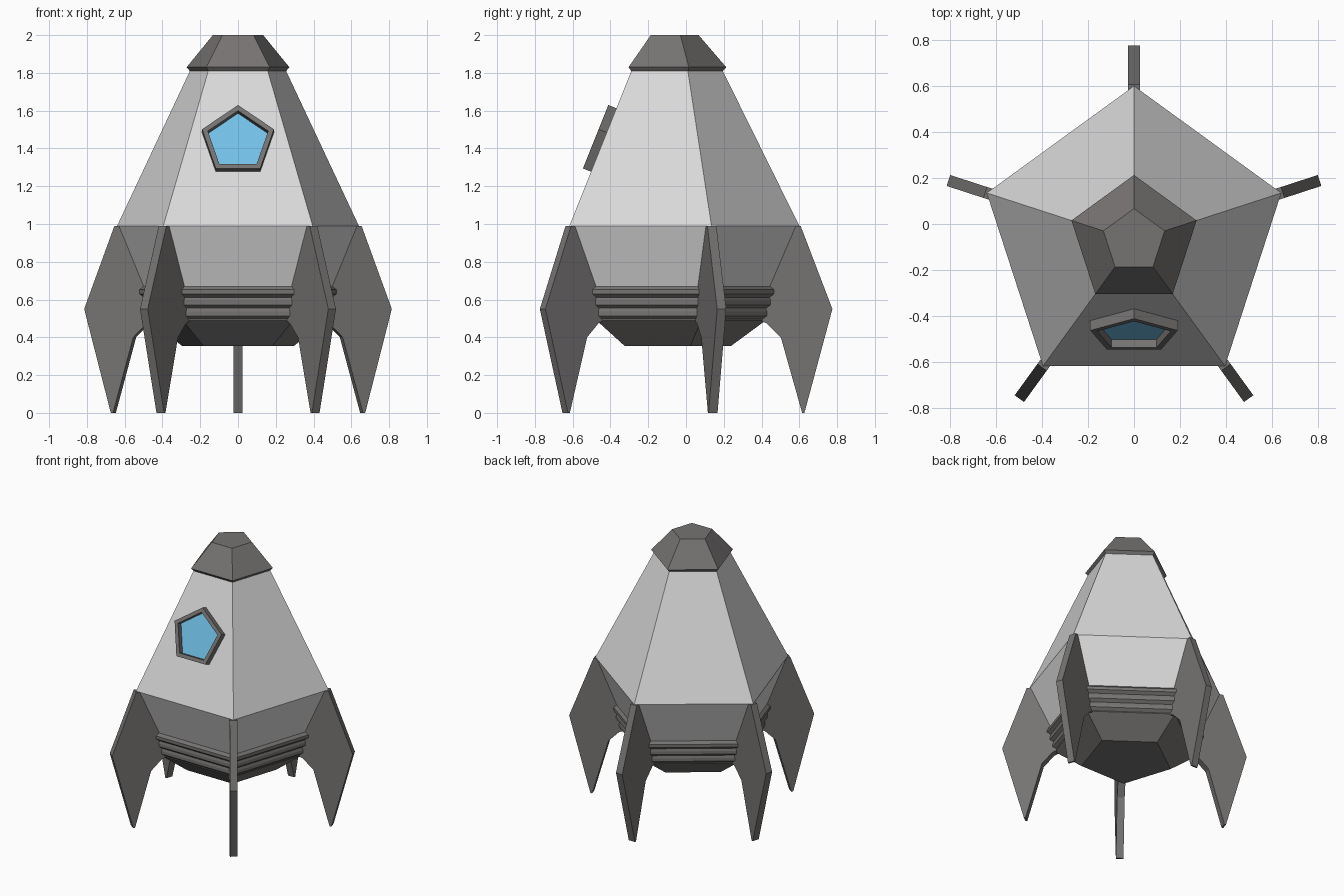
import bpy, bmesh, math
from mathutils import Matrix, Vector

if "Cube" in bpy.data.objects:
    bpy.data.objects.remove(bpy.data.objects["Cube"], do_unlink=True)

SIDES = 5
CENTRE = Vector((0, -0.073, 0))


def material(name, rgb):
    mat = bpy.data.materials.new(name)
    mat.use_nodes = True
    colour = (*rgb, 1)
    mat.diffuse_color = colour
    mat.node_tree.nodes["Principled BSDF"].inputs["Base Color"].default_value = colour
    return mat


hull_grey = material("light grey hull", (0.70, 0.70, 0.70))
trim_grey = material("dark grey trim", (0.18, 0.172, 0.168))
glass_blue = material("blue glass", (0.17, 0.53, 0.80))


def finish(bm, name, mat, matrix=Matrix.Translation(CENTRE)):
    bmesh.ops.recalc_face_normals(bm, faces=bm.faces)
    mesh = bpy.data.meshes.new(name)
    bm.to_mesh(mesh)
    bm.free()
    mesh.materials.append(mat)
    obj = bpy.data.objects.new(name, mesh)
    obj.matrix_world = matrix
    bpy.context.collection.objects.link(obj)
    return obj


def corner_angle(i):
    return math.pi / 2 + i * math.tau / SIDES


def ring(bm, radius, z):
    return [bm.verts.new((radius * math.cos(corner_angle(i)),
                          radius * math.sin(corner_angle(i)), z)) for i in range(SIDES)]


def bridge(bm, a, b):
    for i in range(SIDES):
        j = (i + 1) % SIDES
        bm.faces.new((a[i], a[j], b[j], b[i]))


def pentagon_solid(name, profile, mat, matrix=Matrix.Translation(CENTRE), hollow=False):
    """Five-sided solid from (radius, height) pairs; hollow joins the ends."""
    bm = bmesh.new()
    rings = [ring(bm, r, z) for r, z in profile]
    for a, b in zip(rings, rings[1:]):
        bridge(bm, a, b)
    if hollow:
        bridge(bm, rings[-1], rings[0])
    else:
        bm.faces.new(rings[0])
        bm.faces.new(rings[-1])
    return finish(bm, name, mat, matrix)


# Hull and nose cap
pentagon_solid("hull", [(0.535, 0.67), (0.673, 0.99), (0.268, 1.81)], hull_grey)
pentagon_solid("nose_cap", [(0.268, 1.81), (0.286, 1.83), (0.14, 2.0)], trim_grey)

# Stepped engine collar tapering to a flat base
collar = [(0.535, 0.67)]
for step in range(3):
    r, z = 0.558 - 0.019 * step, 0.652 - 0.058 * step
    collar += [(r, z), (r, z - 0.022), (r - 0.025, z - 0.04)]
collar += [(0.496, 0.49), (0.312, 0.355)]
pentagon_solid("engine_collar", collar, trim_grey)

# Fins, one on each corner
FIN = [(0.655, 0.99), (0.68, 0.99), (0.848, 0.55), (0.70, 0), (0.688, 0),
       (0.575, 0.40), (0.50, 0.475), (0.46, 0.49), (0.50, 0.67)]
for i in range(SIDES):
    bm = bmesh.new()
    sides = [[bm.verts.new((r, y, z)) for r, z in FIN] for y in (-0.025, 0.025)]
    for side in sides:
        bm.faces.new(side)
    for k in range(len(FIN)):
        n = (k + 1) % len(FIN)
        bm.faces.new((sides[0][k], sides[0][n], sides[1][n], sides[1][k]))
    finish(bm, f"fin_{i + 1}", trim_grey,
           Matrix.Translation(CENTRE) @ Matrix.Rotation(corner_angle(i), 4, "Z"))

# Window lying on the sloped front panel
tilt = math.atan2(0.82, 0.329)
panel = Matrix.Translation((0, -0.443, 1.427)) @ Matrix.Rotation(tilt, 4, "X")
pentagon_solid("window_frame", [(0.20, -0.005), (0.20, 0.046), (0.168, 0.046), (0.168, -0.005)],
               trim_grey, panel, hollow=True)
pentagon_solid("window_glass", [(0.17, 0.0), (0.17, 0.008)], glass_blue, panel)
